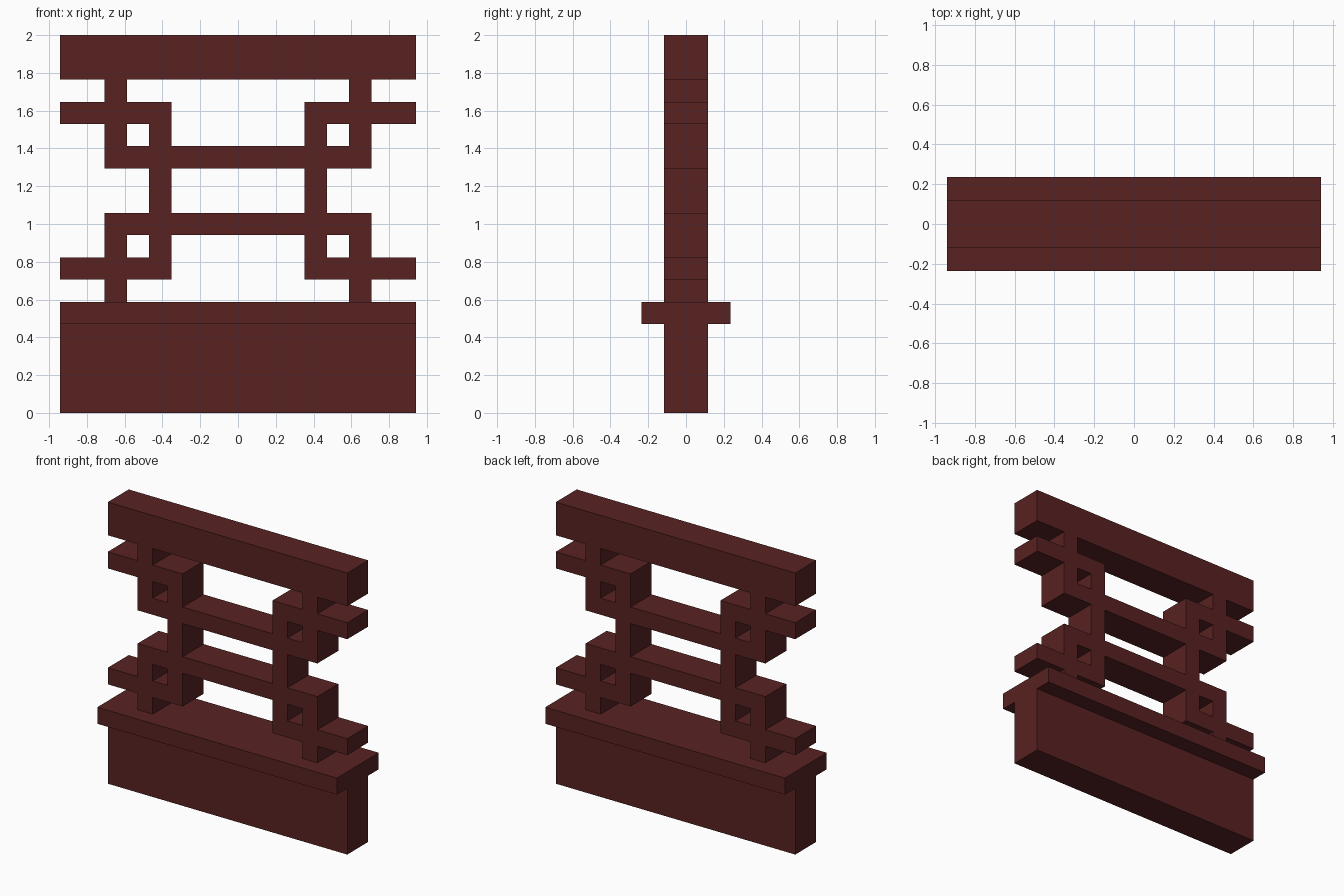
import bpy, bmesh

if "Cube" in bpy.data.objects:
    bpy.data.objects.remove(bpy.data.objects["Cube"])

U = 2 / 17  # grid module

wood = bpy.data.materials.new("dark red lacquer")
wood.diffuse_color = (0.1, 0.016, 0.016, 1)
wood.use_nodes = True
wood.node_tree.nodes["Principled BSDF"].inputs["Base Color"].default_value = wood.diffuse_color


def add_object(name, bm):
    bmesh.ops.recalc_face_normals(bm, faces=bm.faces)
    mesh = bpy.data.meshes.new(name)
    bm.to_mesh(mesh)
    bm.free()
    mesh.materials.append(wood)
    obj = bpy.data.objects.new(name, mesh)
    bpy.context.collection.objects.link(obj)
    return obj


def box(name, half_x, half_y, z0, z1):
    bm = bmesh.new()
    bmesh.ops.create_cube(bm, size=2)
    for v in bm.verts:
        v.co = (v.co.x * half_x * U, v.co.y * half_y * U, (z1 if v.co.z > 0 else z0) * U)
    return add_object(name, bm)


# Solid parts: lower wall, wide ledge, top beam
box("base_wall", 8, 1, 0, 4)
box("ledge", 8, 2, 4, 5)
box("top_beam", 8, 1, 15, 17)

# Lattice bars on the right half: x0, x1, z0, z1 in modules
bars = [
    (5, 6, 5, 9), (5, 6, 11, 15),    # outer posts
    (3, 4, 6, 14),                   # inner post
    (3, 8, 6, 7), (3, 8, 13, 14),    # side arms
    (0, 6, 8, 9), (0, 6, 11, 12),    # crossing rails
]
cells = set()
for x0, x1, z0, z1 in bars:
    for x in range(x0, x1):
        for z in range(z0, z1):
            cells |= {(x, z), (-x - 1, z)}

# Merge the bars into one sheet and give it depth
bm = bmesh.new()
for x, z in sorted(cells):
    corners = [(x, z), (x + 1, z), (x + 1, z + 1), (x, z + 1)]
    bm.faces.new([bm.verts.new((a * U, -U, b * U)) for a, b in corners])
bmesh.ops.remove_doubles(bm, verts=bm.verts, dist=0.001)
ext = bmesh.ops.extrude_face_region(bm, geom=bm.faces[:], use_keep_orig=True)
moved = [g for g in ext["geom"] if isinstance(g, bmesh.types.BMVert)]
bmesh.ops.translate(bm, verts=moved, vec=(0, 2 * U, 0))
add_object("lattice", bm)
